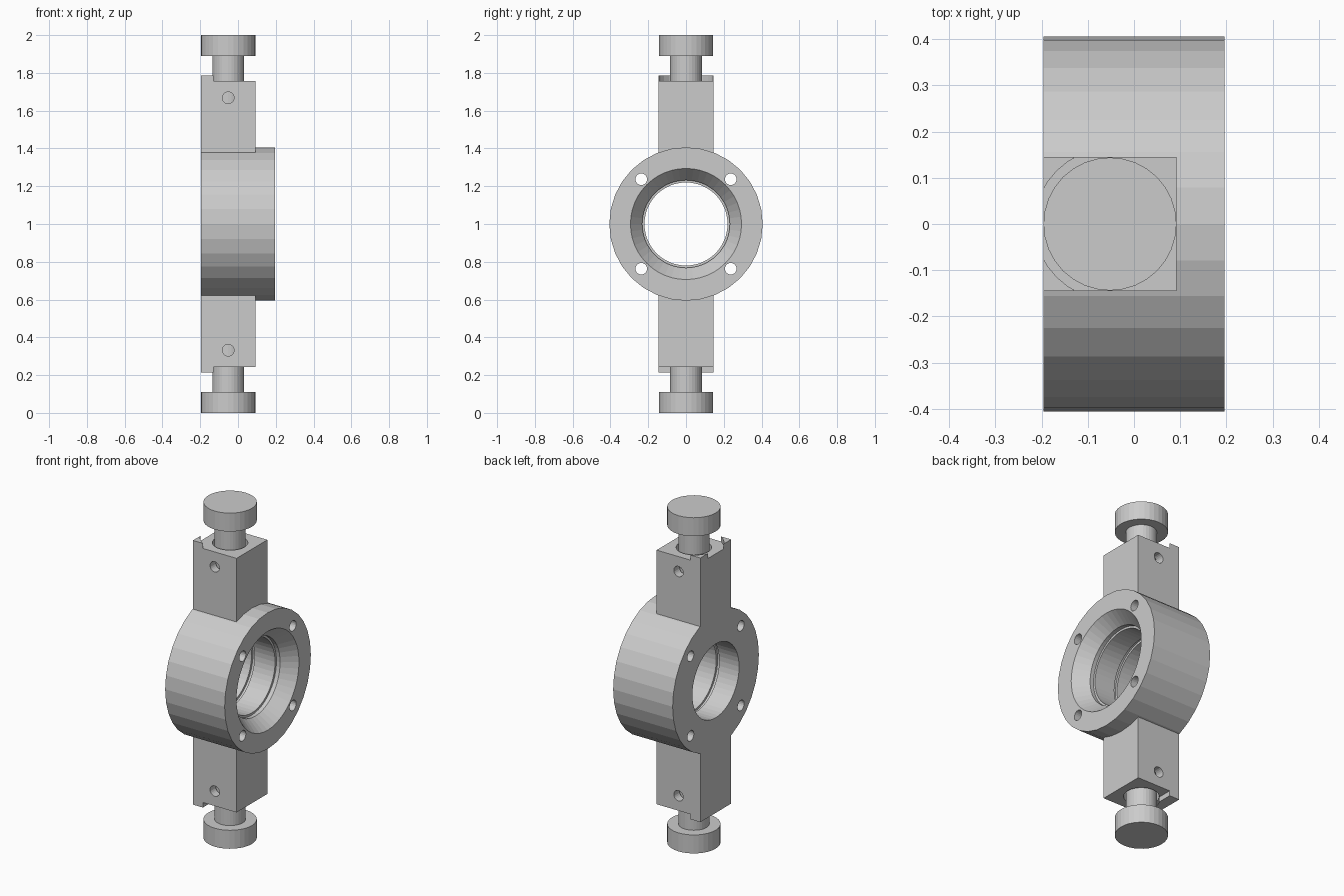
import bpy, bmesh, math
from mathutils import Matrix, Vector

if "Cube" in bpy.data.objects:
    bpy.data.objects.remove(bpy.data.objects["Cube"])

XK, ZC = -0.052, 1.0          # knob axis x, ring centre z
X0, X1, XA = -0.196, 0.196, 0.092   # back face, flange face, arm front face


def finish(bm, name):
    bmesh.ops.recalc_face_normals(bm, faces=bm.faces)
    me = bpy.data.meshes.new(name)
    bm.to_mesh(me)
    bm.free()
    ob = bpy.data.objects.new(name, me)
    bpy.context.collection.objects.link(ob)
    return ob


def lathe(name, profile, axis, origin, n=32):
    """Revolve (position along axis, radius) pairs into a closed solid."""
    rot = Vector((0, 0, 1)).rotation_difference(Vector(axis)).to_matrix().to_4x4()
    m = Matrix.Translation(origin) @ rot
    bm = bmesh.new()
    rings = []
    for h, r in profile:
        rings.append([bm.verts.new(m @ Vector((r * math.cos(2 * math.pi * i / n),
                                               r * math.sin(2 * math.pi * i / n), h)))
                      for i in range(n)])
    for a, b in zip(rings, rings[1:]):
        for i in range(n):
            j = (i + 1) % n
            bm.faces.new((a[i], a[j], b[j], b[i]))
    bm.faces.new(rings[0])
    bm.faces.new(rings[-1])
    return finish(bm, name)


def box(name, lo, hi):
    bm = bmesh.new()
    lo, hi = Vector(lo), Vector(hi)
    bmesh.ops.create_cube(bm, size=1, matrix=Matrix.Translation((lo + hi) / 2)
                          @ Matrix.Diagonal((*(hi - lo), 1)))
    return finish(bm, name)


def combine(target, tool, op='DIFFERENCE'):
    mod = target.modifiers.new(op, 'BOOLEAN')
    mod.operation, mod.object, mod.solver = op, tool, 'EXACT'
    tool.hide_render = True
    bpy.context.view_layer.objects.active = target
    bpy.ops.object.modifier_apply(modifier=mod.name)
    bpy.data.objects.remove(tool)


# Ring housing joined with the vertical arm
body = lathe("ring_housing", [(X0, 0.406), (X1, 0.406)], (1, 0, 0), (0, 0, ZC))
combine(body, box("arm", (X0, -0.145, ZC - 0.787), (XA, 0.145, ZC + 0.787)), 'UNION')

# Central opening: plain bore, thin groove, small step and conical mouth
combine(body, lathe("bore_cutter",
                    [(-0.3, 0.22), (-0.065, 0.22), (-0.064, 0.232), (-0.046, 0.232),
                     (-0.045, 0.22), (0.09, 0.22), (0.091, 0.232), (0.115, 0.232),
                     (X1, 0.294), (0.22, 0.294)], (1, 0, 0), (0, 0, ZC), 48))

# Four through holes in the flange
for sy in (-1, 1):
    for sz in (-1, 1):
        combine(body, lathe("bolt_hole", [(-0.3, 0.031), (0.3, 0.031)], (1, 0, 0),
                            (0, sy * 0.237, ZC + sz * 0.237), 20))

for s, side in ((1, "upper"), (-1, "lower")):
    end, axis = (XK, 0, ZC), (0, 0, s)
    # Arm end: lower front seat, rounded clearance leaving corner tabs, shank socket
    za, zb = sorted((ZC + s * 0.757, ZC + s * 0.85))
    combine(body, box("seat_cutter", (-0.13, -0.2, za), (0.2, 0.2, zb)))
    combine(body, lathe("clearance", [(0.757, 0.163), (0.86, 0.163)], axis, end))
    combine(body, lathe("socket", [(0.55, 0.096), (0.9, 0.096)], axis, end))
    # Pin hole across the arm
    combine(body, lathe("pin_hole", [(-0.2, 0.031), (0.2, 0.031)], (0, 1, 0),
                        (XK, 0, ZC + s * 0.668), 20))
    # Knob with shank and round head
    lathe(side + "_knob", [(0.55, 0.084), (0.89, 0.084), (0.89, 0.144), (1.0, 0.144)],
          axis, end)
